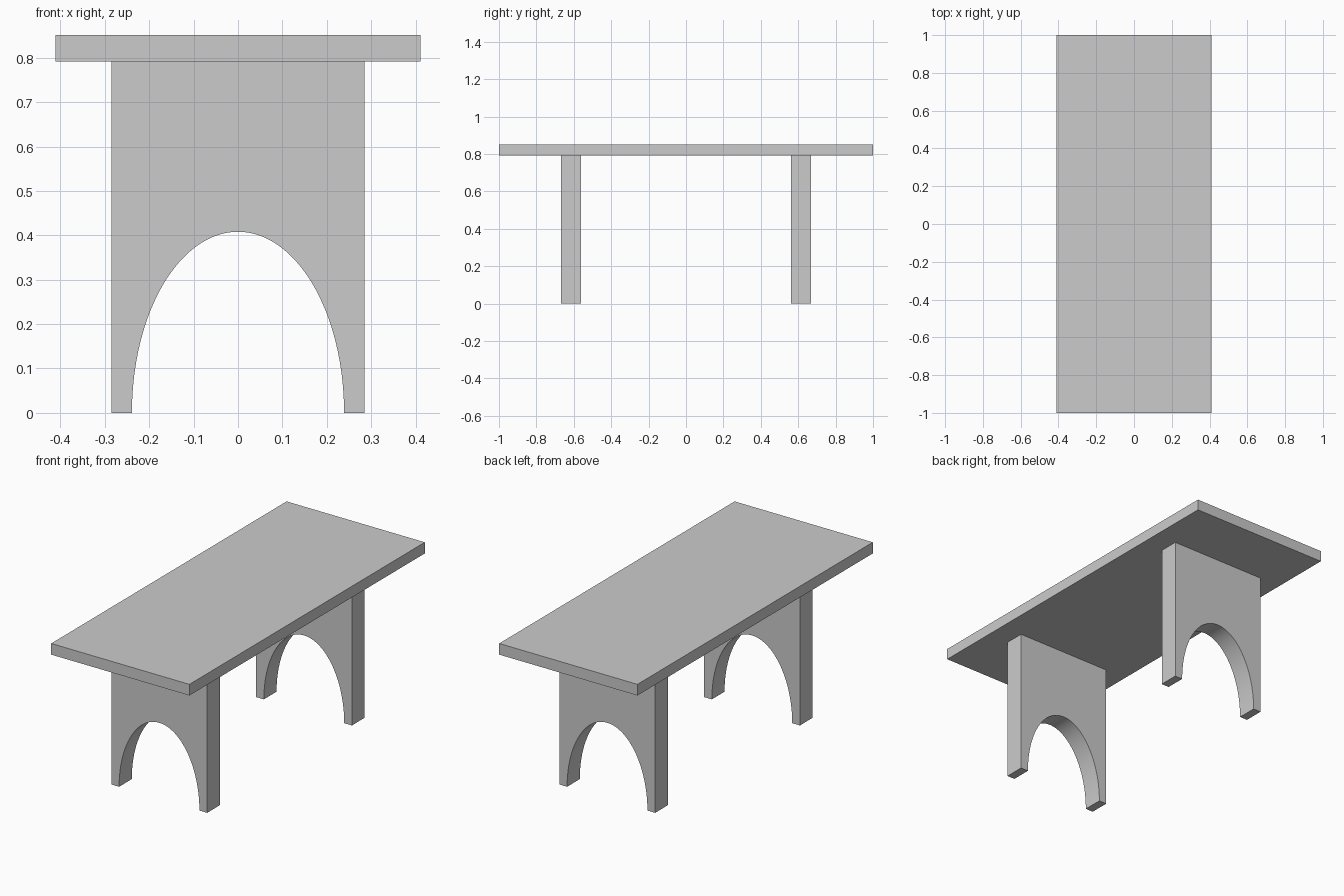
import bpy, bmesh, math

if "Cube" in bpy.data.objects:
    bpy.data.objects.remove(bpy.data.objects["Cube"])

TOP_X, TOP_Y = 0.411, 1.0
Z_UNDER, Z_TOP = 0.791, 0.851
LEG_X, LEG_IN, LEG_OUT = 0.285, 0.561, 0.669
ARCH_X, ARCH_Z, STEPS = 0.239, 0.408, 64


def extrude_profile(name, points, y0, y1):
    """Extrude a closed x-z outline from y0 to y1."""
    bm = bmesh.new()
    face = bm.faces.new([bm.verts.new((x, y0, z)) for x, z in points])
    result = bmesh.ops.extrude_face_region(bm, geom=[face])
    moved = [g for g in result["geom"] if isinstance(g, bmesh.types.BMVert)]
    bmesh.ops.translate(bm, verts=moved, vec=(0, y1 - y0, 0))
    bmesh.ops.recalc_face_normals(bm, faces=bm.faces)
    mesh = bpy.data.meshes.new(name)
    bm.to_mesh(mesh)
    bm.free()
    obj = bpy.data.objects.new(name, mesh)
    bpy.context.collection.objects.link(obj)
    bpy.ops.object.select_all(action='DESELECT')
    obj.select_set(True)
    bpy.context.view_layer.objects.active = obj
    bpy.ops.object.shade_smooth_by_angle(angle=math.radians(30))
    return obj


# Table top slab
extrude_profile("table_top", [(-TOP_X, Z_UNDER), (TOP_X, Z_UNDER),
                              (TOP_X, Z_TOP), (-TOP_X, Z_TOP)], -TOP_Y, TOP_Y)

# Panel legs with a half-ellipse arch cut from the floor
arch = [(ARCH_X * math.cos(math.pi * i / STEPS), ARCH_Z * math.sin(math.pi * i / STEPS))
        for i in range(1, STEPS)]
outline = ([(LEG_X, 0), (LEG_X, Z_UNDER), (-LEG_X, Z_UNDER), (-LEG_X, 0), (-ARCH_X, 0)]
           + arch[::-1] + [(ARCH_X, 0)])
extrude_profile("front_leg", outline, -LEG_OUT, -LEG_IN)
extrude_profile("back_leg", outline, LEG_IN, LEG_OUT)
